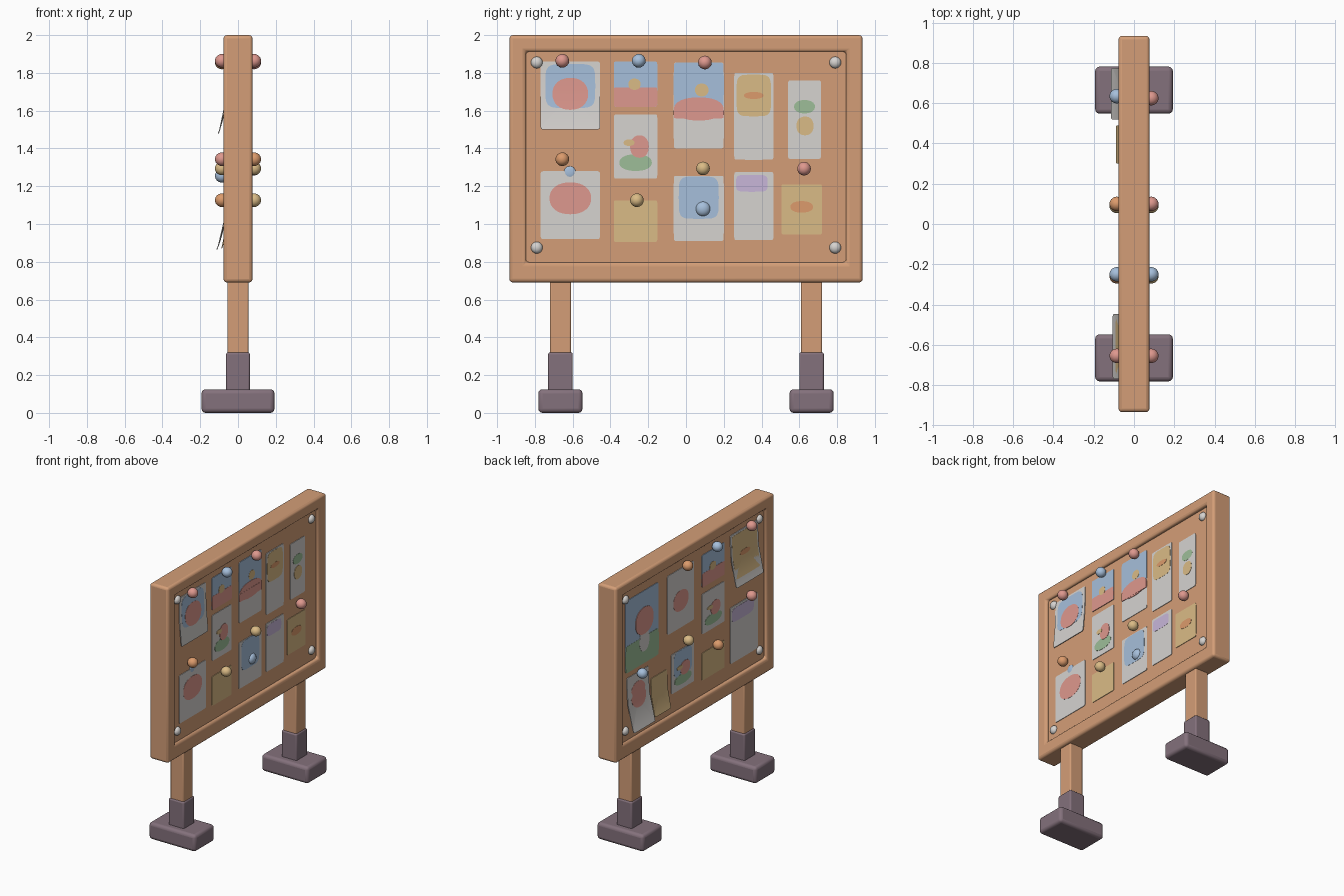
import bpy, bmesh, math

if "Cube" in bpy.data.objects:
    bpy.data.objects.remove(bpy.data.objects["Cube"])

# ---- colours (given as sRGB, stored linear)
def lin(c):
    c /= 255
    return c / 12.92 if c < 0.04045 else ((c + 0.055) / 1.055) ** 2.4

COL = {}
def colour(name, r, g, b):
    COL[name] = bpy.data.materials.new(name)
    COL[name].diffuse_color = (lin(r), lin(g), lin(b), 1)

colour("wood", 212, 158, 119)
colour("dusty_purple", 132, 113, 124)
colour("white", 214, 211, 208)
colour("pink", 222, 152, 142)
colour("blue", 166, 191, 219)
colour("yellow", 218, 187, 134)
colour("green", 157, 190, 152)
colour("lavender", 200, 182, 217)
colour("orange", 220, 155, 108)

def finish(name, bm, mat, bevel=0):
    bmesh.ops.recalc_face_normals(bm, faces=bm.faces)
    me = bpy.data.meshes.new(name)
    bm.to_mesh(me)
    bm.free()
    ob = bpy.data.objects.new(name, me)
    bpy.context.collection.objects.link(ob)
    me.materials.append(COL[mat])
    if bevel:
        b = ob.modifiers.new("bevel", "BEVEL")
        b.width, b.segments, b.limit_method = bevel, 3, "ANGLE"
    bpy.ops.object.select_all(action="DESELECT")
    ob.select_set(True)
    bpy.context.view_layer.objects.active = ob
    bpy.ops.object.shade_smooth_by_angle(angle=math.radians(35))

def box(name, x, y, hy, z0, z1, mat, bevel=0):
    """Box of half width x and hy, centred on (0, y)."""
    bm = bmesh.new()
    bmesh.ops.create_cube(bm, size=2)
    for v in bm.verts:
        v.co = (v.co.x * x, y + v.co.y * hy, z0 if v.co.z < 0 else z1)
    finish(name, bm, mat, bevel)

# ---- frame: rectangular ring, and the recessed panel inside it
FACE = 0.05                                   # panel surface distance from centre
bm = bmesh.new()
def loop(x, y, z0, z1):
    return [bm.verts.new(c) for c in ((x, -y, z0), (x, y, z0), (x, y, z1), (x, -y, z1))]
outer, inner = (0.935, 0.69, 2.0), (0.848, 0.797, 1.913)
rings = [loop(0.077, *outer), loop(0.077, *inner), loop(-0.077, *inner), loop(-0.077, *outer)]
for a, b in zip(rings, rings[1:] + rings[:1]):
    for i in range(4):
        j = (i + 1) % 4
        bm.faces.new((a[i], a[j], b[j], b[i]))
finish("frame", bm, "wood", 0.018)
box("panel", FACE, 0, 0.87, 0.77, 1.94, "wood")

# ---- legs, sockets and feet
for end, y in (("front", -0.665), ("back", 0.665)):
    box(end + "_post", 0.055, y, 0.056, 0.28, 0.72, "wood", 0.008)
    box(end + "_socket", 0.063, y, 0.065, 0.08, 0.32, "dusty_purple", 0.01)
    box(end + "_foot", 0.193, y, 0.117, 0, 0.125, "dusty_purple", 0.022)

# ---- thin superellipse plate on one side of the board, optionally curling out at the bottom
def power_of(t, power):
    return math.copysign(abs(t) ** (2 / power), t) if abs(t) > 1e-6 else 0

def plate(name, side, cy, cz, ry, rz, mat, power, lift, curl):
    top, bottom, amount = curl
    n, nr = 32, (8 if amount else 1)
    bm = bmesh.new()
    def vert(y, z, d):
        d += amount * max(0, (top - z) / (top - bottom)) ** 2.5
        return bm.verts.new((side * d, y, z))
    rims = []
    for d in (FACE - 0.001 + lift, FACE + 0.004 + lift):
        centre, rows = vert(cy, cz, d), []
        for r in range(1, nr + 1):
            angles = [math.tau * k / n for k in range(n)]
            rows.append([vert(cy + ry * power_of(math.cos(t), power) * r / nr,
                              cz + rz * power_of(math.sin(t), power) * r / nr, d) for t in angles])
        for k in range(n):
            j = (k + 1) % n
            bm.faces.new((centre, rows[0][k], rows[0][j]))
            for a, b in zip(rows, rows[1:]):
                bm.faces.new((a[k], b[k], b[j], a[j]))
        rims.append(rows[-1])
    for k in range(n):
        j = (k + 1) % n
        bm.faces.new((rims[0][k], rims[0][j], rims[1][j], rims[1][k]))
    finish(name, bm, mat)

# ---- pictures, relative to their sheet: colour, corner power, centre and radii
OVAL, ROUND, RECT = 2.2, 5, 18
blob = lambda c, x, z, rx, rz, p=OVAL: (c, p, x, z, rx, rz)
PIC = {
    "sun": [blob("blue", 0, .28, .84, .65, ROUND), blob("pink", 0, .05, .6, .47)],
    "hills": [blob("pink", 0, -.57, 1, .43, RECT), blob("yellow", -.05, 0, .28, .25)],
    "plant": [blob("green", 0, -.5, .75, .26), blob("pink", .18, 0, .43, .35),
              blob("yellow", -.3, .12, .25, .1)],
    "dune": [blob("blue", 0, .47, 1, .53, RECT), blob("yellow", .12, .36, .27, .15),
             blob("pink", 0, -.08, .99, .27), blob("pink", 0, -.17, 1, .13, RECT)],
    "badge": [blob("yellow", 0, .48, .88, .48, ROUND), blob("orange", 0, .48, .5, .08)],
    "totem": [blob("green", 0, .33, .63, .17), blob("yellow", .03, -.16, .52, .24)],
    "face": [blob("pink", 0, .2, .7, .47)],
    "small_face": [blob("pink", 0, -.08, .57, .35)],
    "photo": [blob("blue", 0, .33, .8, .65, ROUND)],
    "label": [blob("lavender", -.1, .67, .8, .25, ROUND)],
    "knot": [blob("orange", 0, .1, .56, .23)],
    "parchment": [blob("yellow", 0, .1, .9, .82, RECT), blob("orange", 0, .1, .37, .1)],
    "mushroom": [blob("green", 0, -.63, 1, .37, RECT), blob("white", .13, -.37, .3, .3),
                 blob("pink", .13, .18, .54, .37)],
    "plain": [],
}
PIC["garden"] = PIC["photo"] + PIC["plant"]

def sheet(side, y0, y1, z0, z1, mat, picture, curl=0):
    cy, cz, hy, hz = (y0 + y1) / 2, (z0 + z1) / 2, (y1 - y0) / 2, (z1 - z0) / 2
    bend = (z1, z0, curl)
    plate(picture + "_sheet", side, cy, cz, hy, hz, mat, 30, 0, bend)
    for k, (c, p, x, z, rx, rz) in enumerate(PIC[picture]):
        plate(picture + "_" + c, side, cy + side * x * hy, cz + z * hz, rx * hy, rz * hz,
              c, p, 0.0012 * (k + 1), bend)

# ---- sheets on the right side, column by column
col = (-.77, -.455)
sheet(1, *col, 1.5, 1.86, "white", "sun", 0.02)
sheet(1, *col, .92, 1.28, "white", "face")
col = (-.382, -.152)
sheet(1, *col, 1.62, 1.86, "blue", "hills")
sheet(1, *col, 1.24, 1.58, "white", "plant")
sheet(1, *col, .905, 1.125, "yellow", "plain")
col = (-.065, .2)
sheet(1, *col, 1.4, 1.855, "white", "dune")
sheet(1, *col, .91, 1.255, "white", "photo")
col = (.255, .463)
sheet(1, *col, 1.34, 1.8, "white", "badge")
sheet(1, *col, .915, 1.275, "white", "label")
sheet(1, .54, .715, 1.345, 1.76, "white", "totem")
sheet(1, .505, .72, .945, 1.21, "yellow", "knot")

# ---- sheets on the left side
col = (-.77, -.447)
sheet(-1, *col, 1.48, 1.86, "white", "parchment", 0.052)
sheet(-1, *col, .9, 1.32, "white", "label")
col = (-.378, -.113)
sheet(-1, *col, 1.6, 1.84, "blue", "hills")
sheet(-1, *col, 1.25, 1.55, "white", "plant")
sheet(-1, *col, .905, 1.11, "yellow", "plain")
sheet(-1, -.02, .295, 1.4, 1.84, "white", "small_face")
sheet(-1, -.02, .247, .94, 1.235, "white", "garden")
sheet(-1, .4, .79, 1.3, 1.84, "blue", "mushroom")
sheet(-1, .3, .49, .87, 1.15, "yellow", "plain", 0.035)
sheet(-1, .52, .775, .865, 1.26, "white", "face", 0.06)

# ---- round push pins, shared by both sides, and white corner studs
def ball(name, side, y, z, mat, d, rd, r):
    bm = bmesh.new()
    bmesh.ops.create_uvsphere(bm, u_segments=20, v_segments=12, radius=1)
    for v in bm.verts:
        v.co = (side * d + v.co.x * rd, y + v.co.y * r, z + v.co.z * r)
    finish(name, bm, mat)

def pins(y, z, right, left):
    for side, mat in ((1, right), (-1, left)):
        if mat:
            ball(mat + "_pin", side, y, z, mat, 0.085, 0.037, 0.036)

pins(-.655, 1.864, "pink", "pink")
pins(-.25, 1.864, "blue", "blue")
pins(.1, 1.855, "pink", "orange")
pins(-.655, 1.343, "orange", "pink")
pins(.09, 1.294, "yellow", "yellow")
pins(-.26, 1.126, "yellow", "orange")
pins(.625, 1.293, "pink", None)
pins(.635, 1.255, None, "blue")
for side in (1, -1):
    for y in (-0.79, 0.79):
        for z in (0.875, 1.855):
            ball("corner_stud", side, y, z, "white", FACE, 0.025, 0.031)

# ---- flat blue button and small blue spot on the right side
ball("blue_button", 1, 0.09, 1.08, "blue", FACE, 0.028, 0.039)
ball("blue_spot", 1, -0.615, 1.275, "blue", FACE, 0.007, 0.031)

for m in bpy.data.materials:
    if m.users and not m.is_grease_pencil:
        m.use_nodes = True
        m.node_tree.nodes["Principled BSDF"].inputs["Base Color"].default_value = m.diffuse_color
